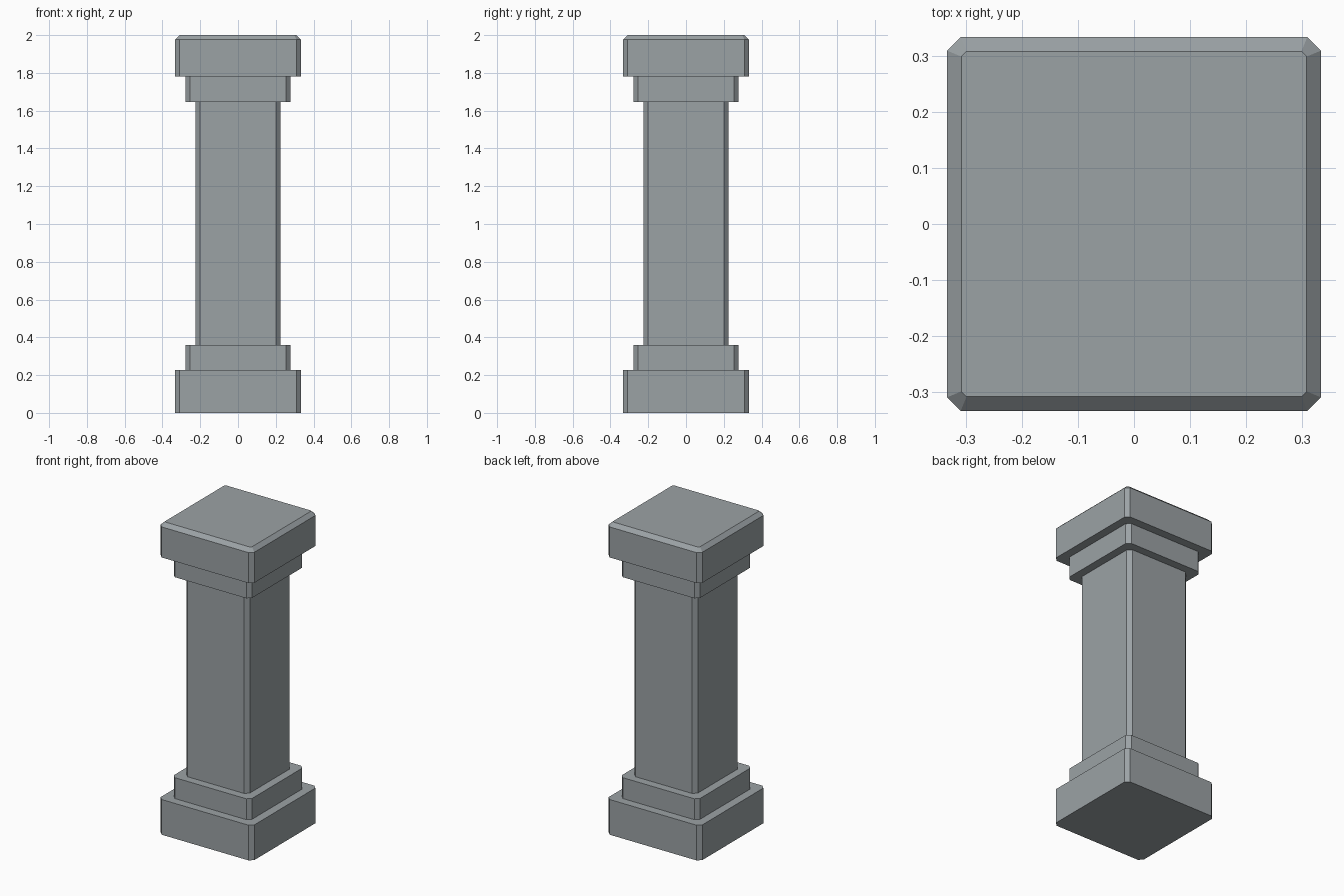
import bpy, bmesh

if "Cube" in bpy.data.objects:
    bpy.data.objects.remove(bpy.data.objects["Cube"])

CUT = 0.024  # corner chamfer of every tier

stone = bpy.data.materials.new("grey_stone")
stone.diffuse_color = (0.33, 0.362, 0.378, 1.0)
stone.use_nodes = True
stone.node_tree.nodes["Principled BSDF"].inputs["Base Color"].default_value = stone.diffuse_color


def ring(bm, half, z, cut=CUT):
    """Square outline with chamfered corners."""
    a, b = half, half - cut
    pts = [(a, -b), (a, b), (b, a), (-b, a), (-a, b), (-a, -b), (-b, -a), (b, -a)]
    return [bm.verts.new((x, y, z)) for x, y in pts]


# Stepped outline from plinth to cap: (half width, height, corner cut)
outline = [
    (0.333, 0.0, CUT), (0.333, 0.226, CUT),      # plinth
    (0.278, 0.226, CUT), (0.278, 0.36, CUT),     # lower step
    (0.225, 0.36, CUT), (0.225, 1.647, CUT),     # shaft
    (0.278, 1.647, CUT), (0.278, 1.78, CUT),     # upper step
    (0.333, 1.78, CUT), (0.333, 1.976, CUT),     # cap block
    (0.308, 2.0, 0.0095),                        # chamfered cap top
]

bm = bmesh.new()
rings = [ring(bm, *level) for level in outline]
for low, high in zip(rings, rings[1:]):
    for i in range(8):
        j = (i + 1) % 8
        bm.faces.new((low[i], low[j], high[j], high[i]))
bm.faces.new(rings[0][::-1])
bm.faces.new(rings[-1])
bmesh.ops.recalc_face_normals(bm, faces=bm.faces)

mesh = bpy.data.meshes.new("pillar")
bm.to_mesh(mesh)
bm.free()
mesh.materials.append(stone)
pillar = bpy.data.objects.new("pillar", mesh)
bpy.context.collection.objects.link(pillar)
